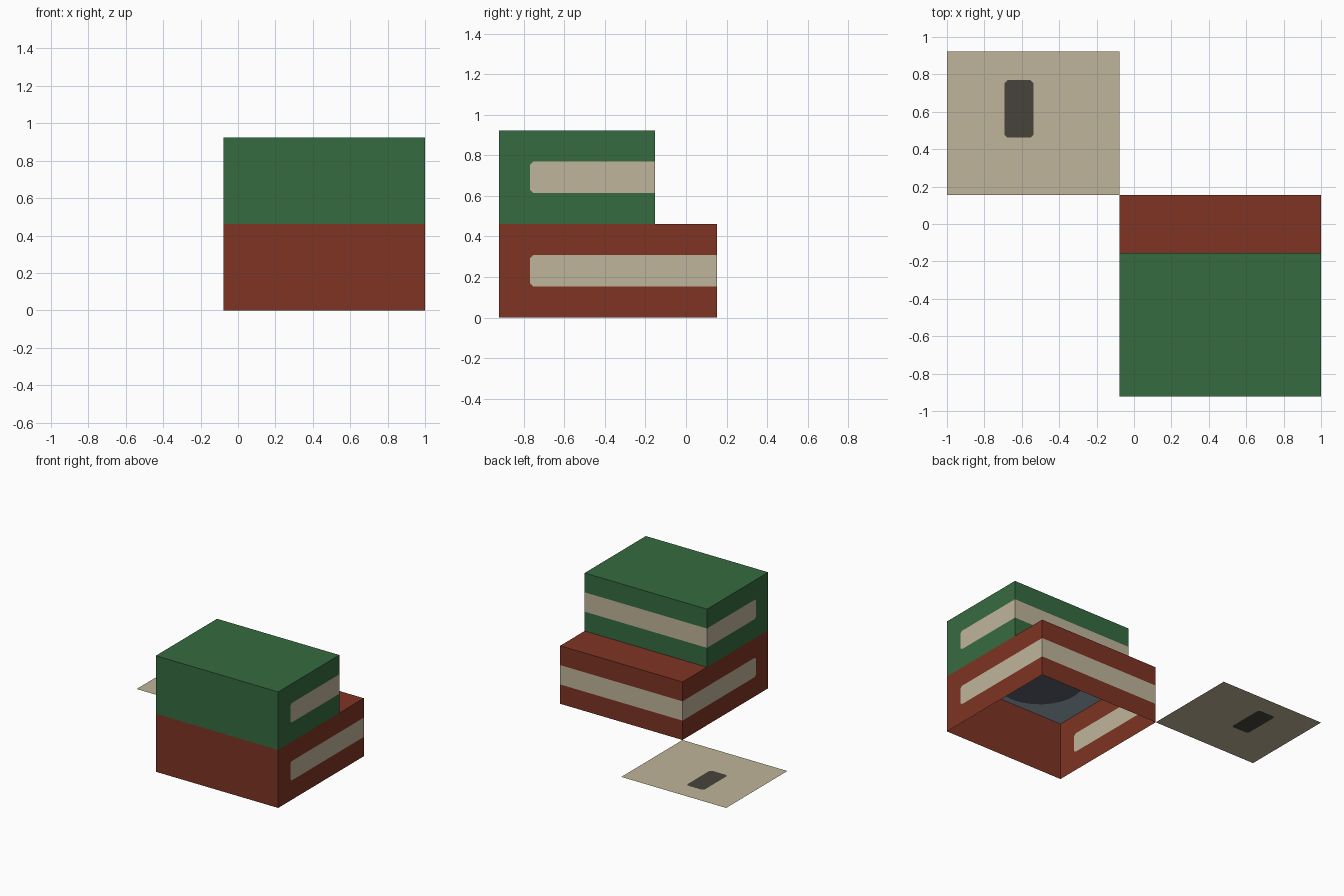
import bpy
import bmesh
import math

if "Cube" in bpy.data.objects:
    bpy.data.objects.remove(bpy.data.objects["Cube"])

U = 2 / 13  # one modelling unit


def material(name, rgb):
    lin = [((c / 255 + 0.055) / 1.055) ** 2.4 for c in rgb]
    m = bpy.data.materials.new(name)
    m.diffuse_color = (*lin, 1)
    m.use_nodes = True
    m.node_tree.nodes["Principled BSDF"].inputs["Base Color"].default_value = m.diffuse_color
    return m


RED = material("red cover", (126, 52, 36))
GREEN = material("green cover", (54, 107, 64))
CREAM = material("cream paper", (192, 181, 155))
DARK = material("dark ink", (70, 68, 58))
SLATE = material("slate blue", (160, 178, 190))
SHADE = material("dark slate", (90, 97, 112))


def make(name, faces, mats):
    """Build one object from (points, material index) polygons."""
    bm = bmesh.new()
    for pts, mi in faces:
        f = bm.faces.new([bm.verts.new([c * U for c in p]) for p in pts])
        f.material_index = mi
    bmesh.ops.remove_doubles(bm, verts=bm.verts, dist=1e-4)
    me = bpy.data.meshes.new(name)
    bm.to_mesh(me)
    bm.free()
    for m in mats:
        me.materials.append(m)
    ob = bpy.data.objects.new(name, me)
    bpy.context.collection.objects.link(ob)
    return ob


def book(name, y1, z0, top_from, cover):
    """Open-bottomed book: covers, spine at the front, inset page bands."""
    x0, x1, y0 = -0.5, 6.5, -6
    a, b, z1, c = z0 + 1, z0 + 2, z0 + 3, 0.1
    faces = []
    # Side walls: C-shaped cover around a page band with clipped corners
    end = [(-5 + c, a), (-5, a + c), (-5, b - c), (-5 + c, b)]
    frame = [(y0, z0), (y1, z0), (y1, a)] + end + [(y1, b), (y1, z1), (y0, z1)]
    band = [(y1, a), (y1, b)] + end[::-1]
    for poly, mi in ((frame, 0), (band, 1)):
        for x in (x0, x1):
            pts = [(x, y, z) for y, z in poly]
            flip = (x == x0) != (mi == 1)
            faces.append((pts[::-1] if flip else pts, mi))
    # Back wall in three strips, the middle one being pages
    for lo, hi, mi in ((z0, a, 0), (a, b, 1), (b, z1, 0)):
        faces.append(([(x1, y1, lo), (x0, y1, lo), (x0, y1, hi), (x1, y1, hi)], mi))
    # Spine and top cover
    faces.append(([(x0, y0, z0), (x1, y0, z0), (x1, y0, z1), (x0, y0, z1)], 0))
    faces.append(([(x0, top_from, z1), (x1, top_from, z1), (x1, y1, z1), (x0, y1, z1)], 0))
    return make(name, faces, (cover, CREAM))


def panel(name, x0, x1, y0, y1, z, hole, mats, down=False):
    """Flat panel with an inlaid shape; hole runs from its bottom point, counterclockwise."""
    n = len(hole) // 2
    hx = hole[0][0]
    right = [(hx, y0), (x1, y0), (x1, y1), (hx, y1)] + hole[n::-1]
    left = [(hx, y1), (x0, y1), (x0, y0), (hx, y0)] + [hole[0]] + hole[:n - 1:-1]
    faces = []
    for poly, mi in ((right, 0), (left, 0), (hole, 1)):
        pts = [(x, y, z) for x, y in poly]
        faces.append((pts[::-1] if down else pts, mi))
    return make(name, faces, mats)


# Two stacked books
book("lower_book", 1, 0, -1, RED)
book("upper_book", -1, 3, -6, GREEN)

# Underside of the upper book with a round patch
disc = [(2.8 + 2.1 * math.sin(t), -3.6 - 2.1 * math.cos(t))
        for t in (2 * math.pi * i / 32 for i in range(32))]
panel("upper_book_underside", -0.5, 6.5, -6, -1, 3, disc, (SLATE, SHADE), down=True)

# Loose paper sheet with a dark slot mark
half = [(0, -1), (0.4, -1), (0.5, -0.9), (0.5, 0.9), (0.4, 1)]
slot = [(-4 + s * x, 4 + s * y) for s in (1, -1) for x, y in half]
panel("paper_sheet", -6.5, -0.5, 1, 6, 0, slot, (CREAM, DARK))
